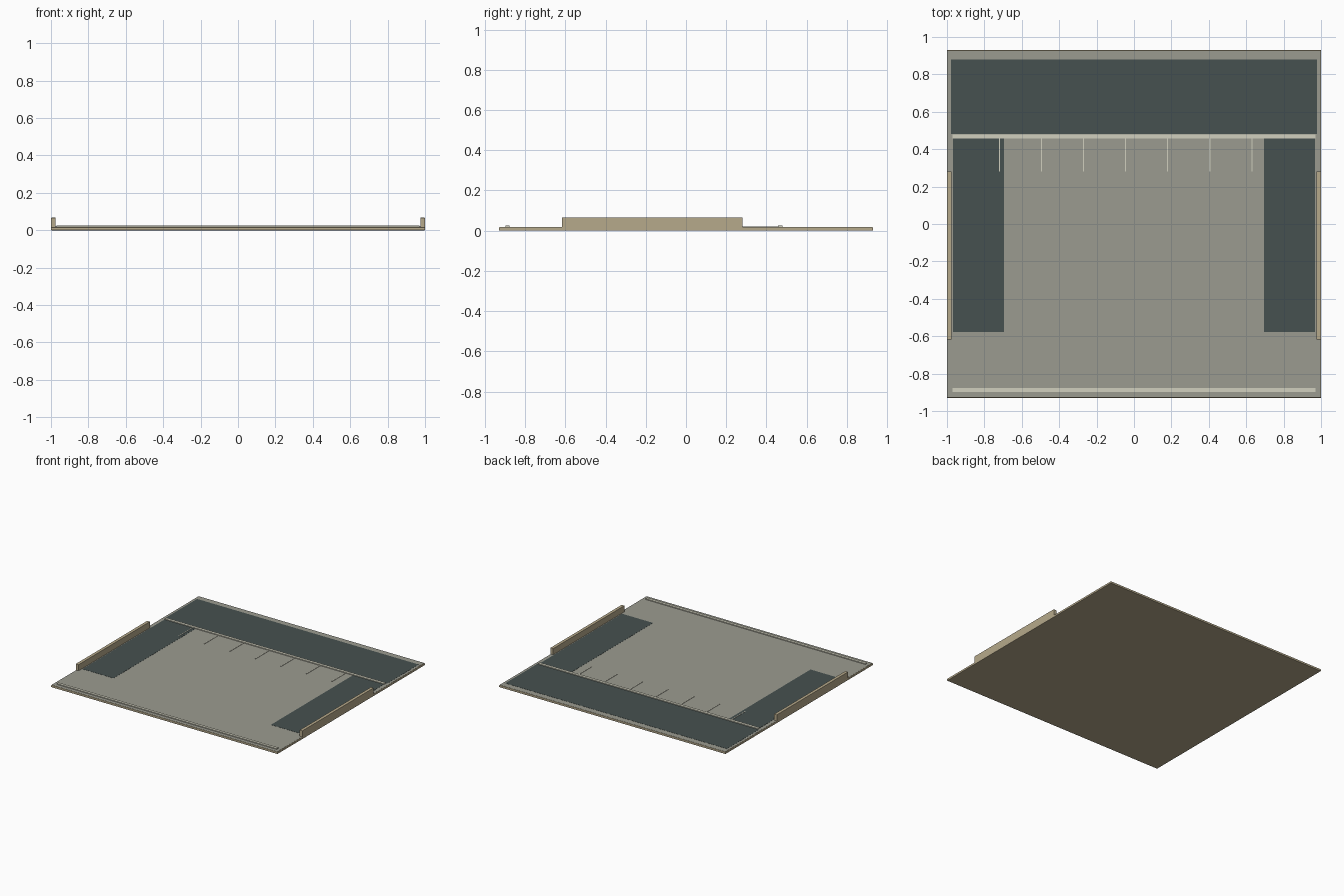
import bpy

cube = bpy.data.objects.get("Cube")
if cube:
    bpy.data.objects.remove(cube, do_unlink=True)


def material(name, rgb):
    m = bpy.data.materials.new(name)
    m.use_nodes = True
    m.diffuse_color = (*rgb, 1)
    m.node_tree.nodes["Principled BSDF"].inputs["Base Color"].default_value = (*rgb, 1)
    return m


paving = material("grey paving", (0.33, 0.33, 0.28))
asphalt = material("dark asphalt", (0.062, 0.082, 0.08))
stone = material("tan stone", (0.47, 0.40, 0.26))
paint = material("pale line", (0.64, 0.63, 0.52))


def box(name, x, y, z, mat, bevel=0):
    """Axis-aligned box from (min, max) pairs."""
    bpy.ops.mesh.primitive_cube_add(size=1, location=[sum(r) / 2 for r in (x, y, z)])
    ob = bpy.context.object
    ob.name = name
    ob.scale = [r[1] - r[0] for r in (x, y, z)]
    bpy.ops.object.transform_apply(location=False, rotation=False, scale=True)
    ob.data.materials.append(mat)
    if bevel:
        mod = ob.modifiers.new("edge", "BEVEL")
        mod.width = bevel
        mod.segments = 2
    return ob


TOP = 0.018

# Stone base slab with a paved surface
box("base_slab", (-1, 1), (-0.93, 0.93), (0, TOP - 0.001), stone, 0.004)
box("paved_surface", (-0.996, 0.996), (-0.926, 0.926), (TOP - 0.004, TOP), paving)

# Dark road and side strips
box("rear_road", (-0.978, 0.978), (0.48, 0.88), (TOP - 0.003, TOP + 0.001), asphalt)
for side, s in (("left", 1), ("right", -1)):
    box(side + "_strip", sorted((0.695 * s, 0.968 * s)), (-0.577, 0.46),
        (TOP - 0.003, TOP + 0.001), asphalt)
    # Low boundary walls
    box(side + "_wall", sorted((0.975 * s, s)), (-0.617, 0.282),
        (TOP - 0.006, 0.067), stone, 0.002)

# Kerbs across the front and behind the bays
for name, y in (("rear_kerb", 0.468), ("front_kerb", -0.887)):
    box(name, (-0.97, 0.97), (y - 0.011, y + 0.011), (TOP - 0.003, 0.025), paint)

# Bay divider lines
for i in range(7):
    x = -0.72 + i * 0.225
    box(f"bay_line_{i + 1}", (x - 0.003, x + 0.003), (0.282, 0.46),
        (TOP - 0.002, TOP + 0.003), paint)
